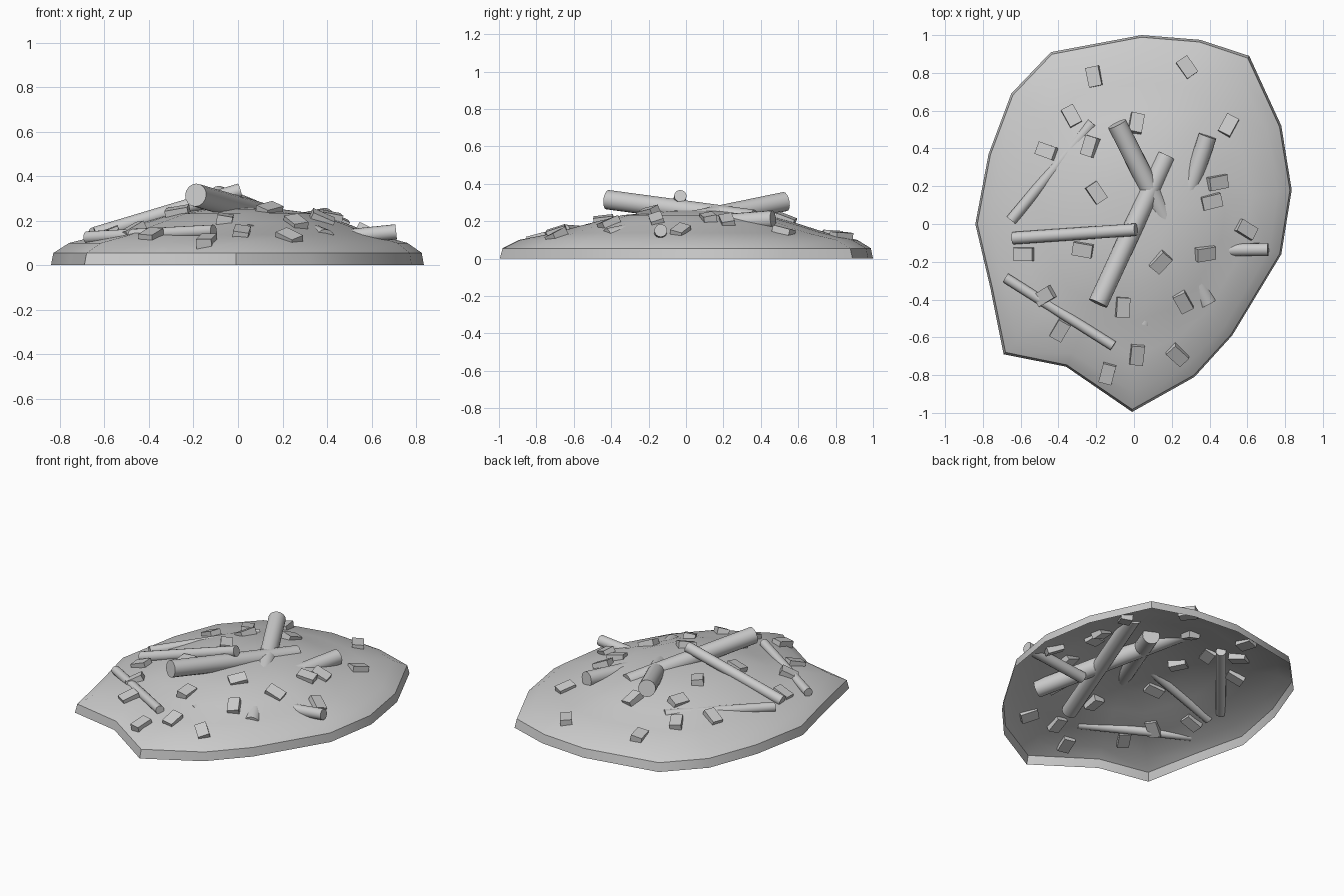
import bpy, bmesh, math, random
from mathutils import Vector, Matrix
from mathutils.bvhtree import BVHTree

if "Cube" in bpy.data.objects:
    bpy.data.objects.remove(bpy.data.objects["Cube"])

random.seed(4)


def finish(name, bm, angle=None):
    bmesh.ops.recalc_face_normals(bm, faces=bm.faces)
    me = bpy.data.meshes.new(name)
    bm.to_mesh(me)
    ob = bpy.data.objects.new(name, me)
    bpy.context.collection.objects.link(ob)
    if angle:
        bpy.ops.object.select_all(action='DESELECT')
        bpy.context.view_layer.objects.active = ob
        ob.select_set(True)
        bpy.ops.object.shade_smooth_by_angle(angle=math.radians(angle))
    return ob


# Mound: open-bottomed shell, irregular outline lofted inwards to the crown
outline = [(-.01, -.995), (.32, -.81), (.52, -.59), (.78, -.16), (.835, .18),
           (.78, .52), (.61, .89), (.35, .975), (.04, 1.0), (-.44, .91),
           (-.65, .69), (-.77, .37), (-.84, 0), (-.76, -.34), (-.69, -.69),
           (-.36, -.755)]
profile = [(1, 0), (.988, .055), (.91, .1), (.74, .137), (.57, .188),
           (.4, .232), (.2, .253)]
centre = Vector((.02, .05))
bm = bmesh.new()
rings = []
for s, z in profile:
    ring = []
    for p in outline:
        d = Vector(p) - centre
        a = math.atan2(d.y / .96, d.x / .82)
        round_d = Vector((.82 * math.cos(a), .96 * math.sin(a)))
        q = centre + d.lerp(round_d, min(1, (1 - s) * 1.3)) * s
        ring.append(bm.verts.new((q.x, q.y, z)))
    rings.append(ring)
n = len(outline)
for lo, hi in zip(rings, rings[1:]):
    for i in range(n):
        j = (i + 1) % n
        bm.faces.new((lo[i], lo[j], hi[j], hi[i]))
top = bm.verts.new((centre.x, centre.y, .26))
for i in range(n):
    bm.faces.new((rings[-1][i], rings[-1][(i + 1) % n], top))
bmesh.ops.recalc_face_normals(bm, faces=bm.faces)
if top.normal.z < 0:
    bmesh.ops.reverse_faces(bm, faces=bm.faces)
surface = BVHTree.FromBMesh(bm)
finish("mound", bm, 35)

# Logs: round poles, partly buried, running through the mound
logs = [((-.09, .53, .305), (.39, -.42, .11), .052),
        ((-.19, -.42, .315), (.17, .36, .21), .052),
        ((.39, .465, .21), (.05, -.53, .135), .048),
        ((-.64, -.075, .14), (.01, -.03, .335), .033),
        ((-.65, .02, .14), (-.22, .535, .17), .03),
        ((.71, -.135, .15), (.28, -.14, .105), .034),
        ((-.11, -.645, .155), (-.68, -.285, .125), .027)]
for k, (a, b, r) in enumerate(logs):
    a, b = Vector(a), Vector(b)
    d = b - a
    m = Matrix.Translation((a + b) / 2) @ d.to_track_quat('Z', 'Y').to_matrix().to_4x4()
    bm = bmesh.new()
    bmesh.ops.create_cone(bm, cap_ends=True, segments=16, radius1=r,
                          radius2=r, depth=d.length, matrix=m)
    finish(f"log_{k + 1}", bm, 40)

# Rubble chips: small blocks half sunk in the mound (x, y, heading)
chips = [(-.21, .78, 100), (.28, .83, 125), (.5, .52, 60), (.01, .53, 80),
         (-.33, .57, 120), (-.46, .385, -20), (-.23, .41, 70), (-.2, .165, -55),
         (.44, .22, 10), (.41, .12, 15), (.59, -.03, -30), (.375, -.155, 5),
         (.14, -.2, 50), (-.27, -.135, -10), (-.58, -.16, 0), (-.47, -.38, 30),
         (-.06, -.44, 85), (-.39, -.56, 60), (.26, -.41, -60), (.23, -.69, -45),
         (.015, -.69, 85), (-.14, -.79, 75)]
for k, (x, y, ang) in enumerate(chips):
    hit, nor, _, _ = surface.ray_cast(Vector((x, y, 2)), Vector((0, 0, -1)))
    tilt = Vector((0, 0, 1)).rotation_difference(nor).to_matrix().to_4x4()
    m = (Matrix.Translation(hit) @ tilt
         @ Matrix.Rotation(math.radians(ang), 4, 'Z')
         @ Matrix.Rotation(random.uniform(-.3, .3), 4, 'X')
         @ Matrix.Rotation(random.uniform(-.2, .2), 4, 'Y')
         @ Matrix.Diagonal((.105, .07, .055, 1)))
    bm = bmesh.new()
    bmesh.ops.create_cube(bm, size=1, matrix=m)
    finish(f"chip_{k + 1}", bm)
